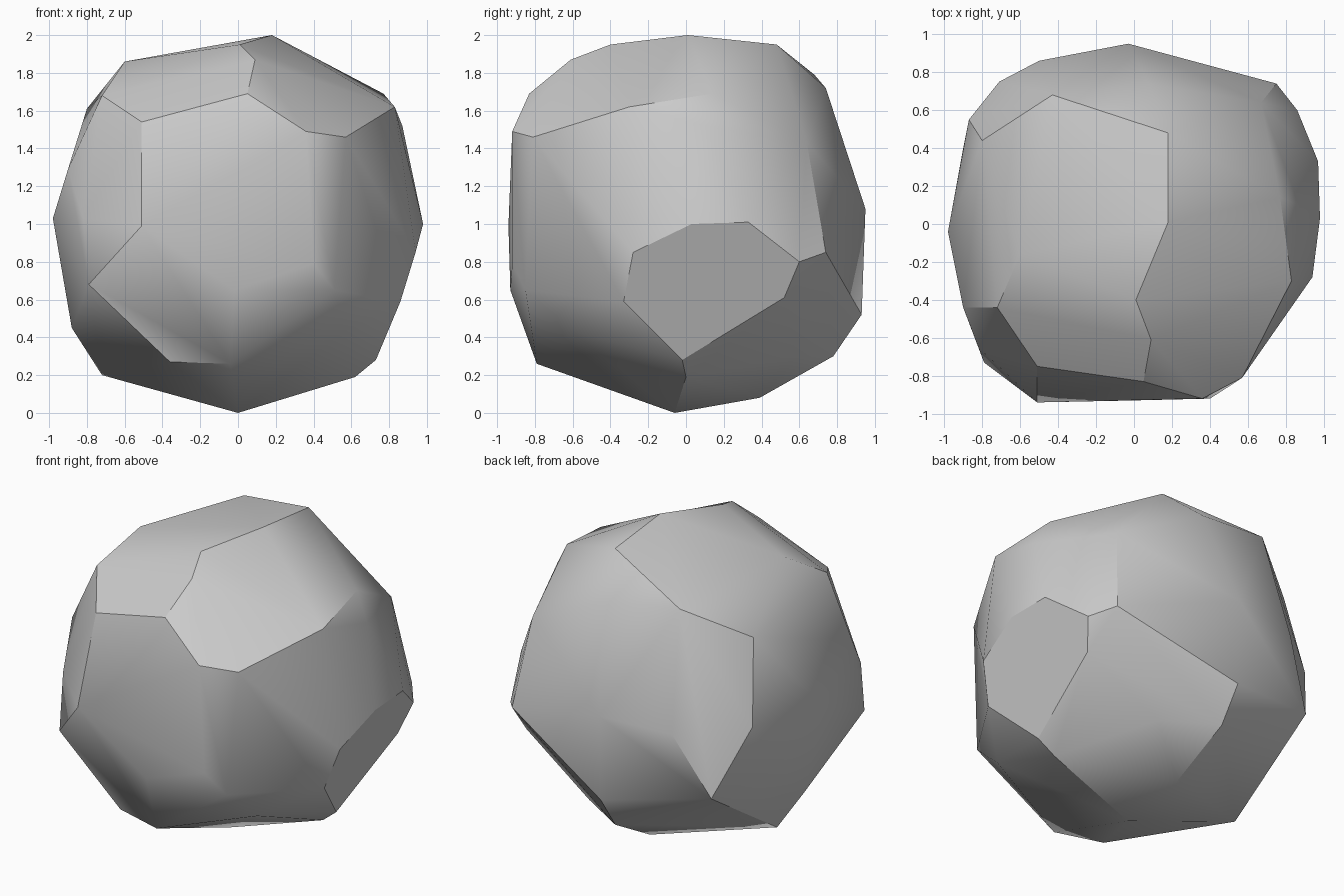
import bpy
import bmesh
import math

# Corner points of the chipped stone; the hull between them forms the facets
corners = [
    # crown
    (.18, .01, 2), (.18, .48, 1.95), (.01, -.4, 1.95), (.09, -.61, 1.87),
    (-.6, -.16, 1.86), (-.43, .68, 1.79), (.08, .74, 1.72), (-.8, .44, 1.61),
    (-.72, -.44, 1.68), (-.51, -.75, 1.54), (.05, -.83, 1.69),
    (.36, -.92, 1.49), (.57, -.81, 1.46), (.83, -.3, 1.62),
    (.77, .14, 1.69), (.87, .1, 1.52), (.67, .64, 1.43),
    # waist
    (.97, .33, 1.01), (.98, .03, 1), (.94, -.28, .85), (.86, .6, .8),
    (.75, .74, .85), (-.03, .95, 1.08), (-.03, .93, .52), (-.5, .86, 1.05),
    (-.71, .75, .64), (-.87, .55, 1.08), (-.98, -.04, 1.03),
    (-.9, -.44, 1.29), (-.82, -.65, 1.03), (-.51, -.94, .99),
    (-.02, -.93, .65), (.4, -.92, .79), (.51, -.85, .65), (-.79, -.73, .68),
    # underside
    (.86, -.33, .59), (.73, -.02, .28), (.8, .52, .61), (.3, .58, .3),
    (-.03, .78, .3), (-.01, .39, .08), (0, -.06, 0), (.62, 0, .19),
    (-.04, -.79, .26), (-.36, -.71, .27), (-.88, .03, .45), (-.72, .08, .2),
    (-.9, .4, .75), (.56, -.6, .43),
]

# Wrap the corners, then merge nearly flat triangles into broad facets
bm = bmesh.new()
for c in corners:
    bm.verts.new(c)
res = bmesh.ops.convex_hull(bm, input=bm.verts[:])
loose = [v for v in bm.verts if not v.link_faces]
bmesh.ops.delete(bm, geom=loose, context='VERTS')
bmesh.ops.dissolve_limit(bm, angle_limit=math.radians(8),
                         verts=bm.verts[:], edges=bm.edges[:])
bmesh.ops.recalc_face_normals(bm, faces=bm.faces[:])

mesh = bpy.data.meshes.new("faceted_rock")
bm.to_mesh(mesh)
bm.free()
rock = bpy.data.objects.new("faceted_rock", mesh)
bpy.context.collection.objects.link(rock)

# Soft shading across shallow edges, crisp on the steep ones
bpy.context.view_layer.objects.active = rock
rock.select_set(True)
bpy.ops.object.shade_smooth_by_angle(angle=math.radians(30))
